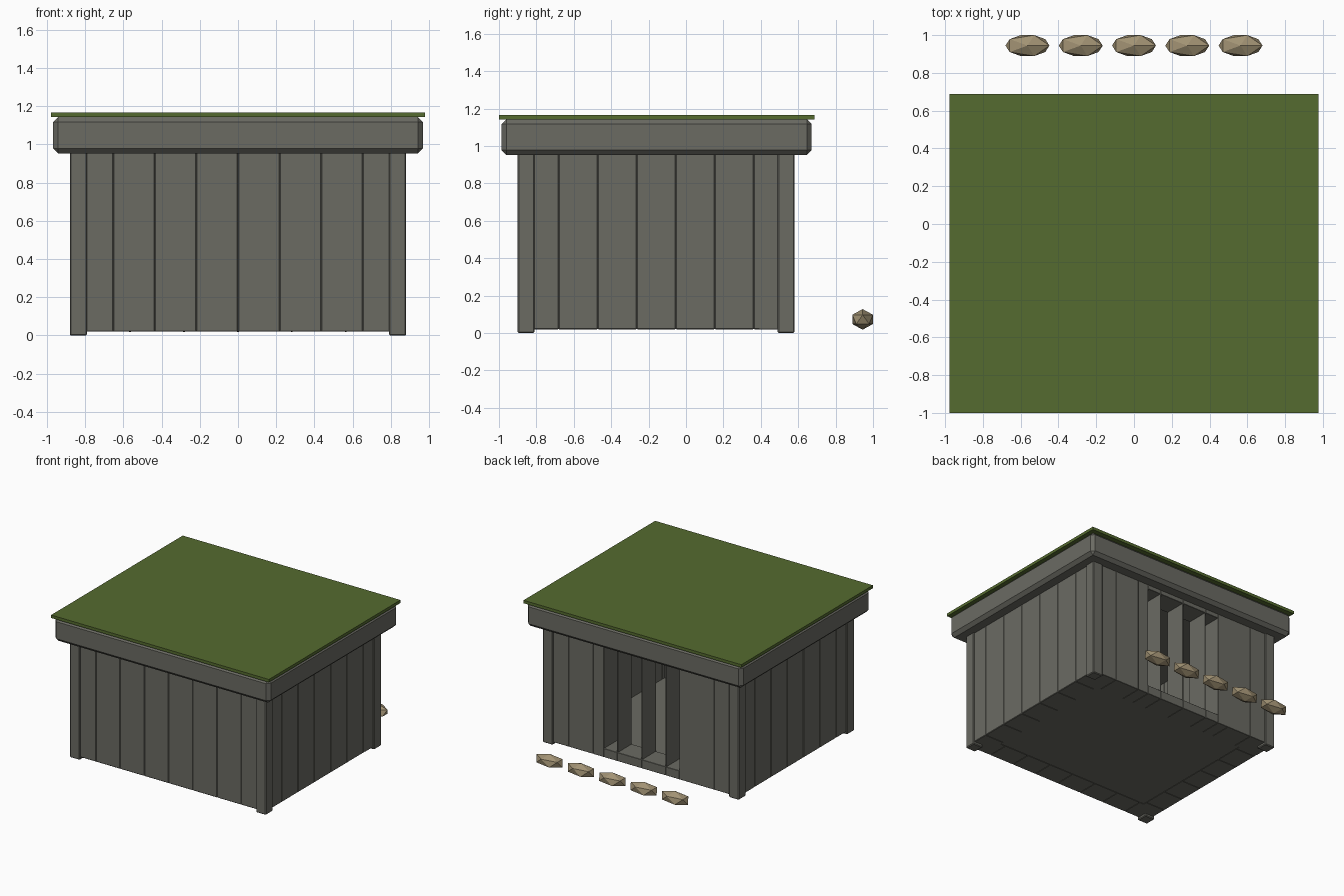
import bpy, bmesh
from mathutils import Matrix

if "Cube" in bpy.data.objects:
    bpy.data.objects.remove(bpy.data.objects["Cube"])


def material(name, rgb):
    m = bpy.data.materials.new(name)
    m.diffuse_color = (*rgb, 1)
    m.use_nodes = True
    m.node_tree.nodes["Principled BSDF"].inputs["Base Color"].default_value = m.diffuse_color
    return m


GREY = material("concrete_grey", (0.145, 0.145, 0.124))
GREEN = material("olive_turf", (0.091, 0.147, 0.029))
TAN = material("sandbag_tan", (0.36, 0.29, 0.175))


def add_object(name, bm, mat):
    me = bpy.data.meshes.new(name)
    bm.to_mesh(me)
    bm.free()
    me.materials.append(mat)
    ob = bpy.data.objects.new(name, me)
    bpy.context.collection.objects.link(ob)
    return ob


def boxes(name, spans, mat, bevel=0.0):
    """One object from boxes given as (x0, x1, y0, y1, z0, z1)."""
    bm = bmesh.new()
    for x0, x1, y0, y1, z0, z1 in spans:
        mtx = Matrix.Translation(((x0 + x1) / 2, (y0 + y1) / 2, (z0 + z1) / 2)) \
            @ Matrix.Diagonal((x1 - x0, y1 - y0, z1 - z0, 1))
        bmesh.ops.create_cube(bm, size=1, matrix=mtx)
    if bevel:
        bmesh.ops.bevel(bm, geom=bm.edges[:], offset=bevel, segments=1,
                        affect='EDGES', profile=0.5)
    return add_object(name, bm, mat)


def steps(a, b, n):
    w = (b - a) / n
    return [(a + i * w, a + (i + 1) * w) for i in range(n)]


X, Y0, Y1 = 0.87, -0.89, 0.57      # outer wall faces
Z0, Z1, T = 0.02, 0.96, 0.18       # wall height range and thickness
DOOR, SILL, HEAD = 0.34, 0.09, 0.92

# plank walls: front, then both sides
boxes("front_wall", [(a, b, Y0, Y0 + T, Z0, Z1) for a, b in steps(-X, X, 8)], GREY, 0.004)
for side, name in ((-1, "left_wall"), (1, "right_wall")):
    xs = sorted((side * X, side * (X - T)))
    boxes(name, [(*xs, a, b, Z0, Z1) for a, b in steps(Y0, Y1, 7)], GREY, 0.004)

# back wall planks, interrupted by the doorway
spans = []
for a, b in steps(-X, X, 8):
    lo, hi = max(a, -DOOR), min(b, DOOR)
    if lo >= hi:
        spans.append((a, b, Y1 - T, Y1, Z0, Z1))
        continue
    if a < lo:
        spans.append((a, lo, Y1 - T, Y1, Z0, Z1))
    if hi < b:
        spans.append((hi, b, Y1 - T, Y1, Z0, Z1))
    spans.append((lo, hi, Y1 - T, Y1, Z0, SILL))
    spans.append((lo, hi, Y1 - T, Y1, HEAD, Z1))
boxes("back_wall", spans, GREY, 0.002)

# thin upright fins across the doorway
boxes("doorway_fins", [(x - 0.003, x + 0.003, Y1 - T, Y1 - 0.002, SILL, HEAD)
                       for x in (-0.2175, 0, 0.2175)], GREY)

# floor slab
boxes("floor", [(-X + 0.01, X - 0.01, Y0 + 0.01, Y1 - 0.01, Z0 + 0.002, 0.08)], GREY)

# corner posts
boxes("corner_posts", [(*xs, *ys, 0, 0.97)
                       for xs in ((-0.88, -0.79), (0.79, 0.88))
                       for ys in ((-0.9, -0.81), (0.49, 0.58))], GREY, 0.006)

# chamfered roof slab and turf layer
boxes("roof_slab", [(-0.967, 0.967, -0.987, 0.672, 0.953, 1.143)], GREY, 0.026)
boxes("roof_turf", [(-0.977, 0.977, -1.0, 0.687, 1.142, 1.166)], GREEN)

# row of faceted sandbags behind the doorway
for i in range(5):
    bm = bmesh.new()
    mtx = Matrix.Translation(((i - 2) * 0.282, 0.9445, 0.073)) \
        @ Matrix.Diagonal((0.13, 0.065, 0.055, 1))
    bmesh.ops.create_icosphere(bm, subdivisions=1, radius=1, matrix=mtx)
    add_object(f"sandbag_{i + 1}", bm, TAN)
